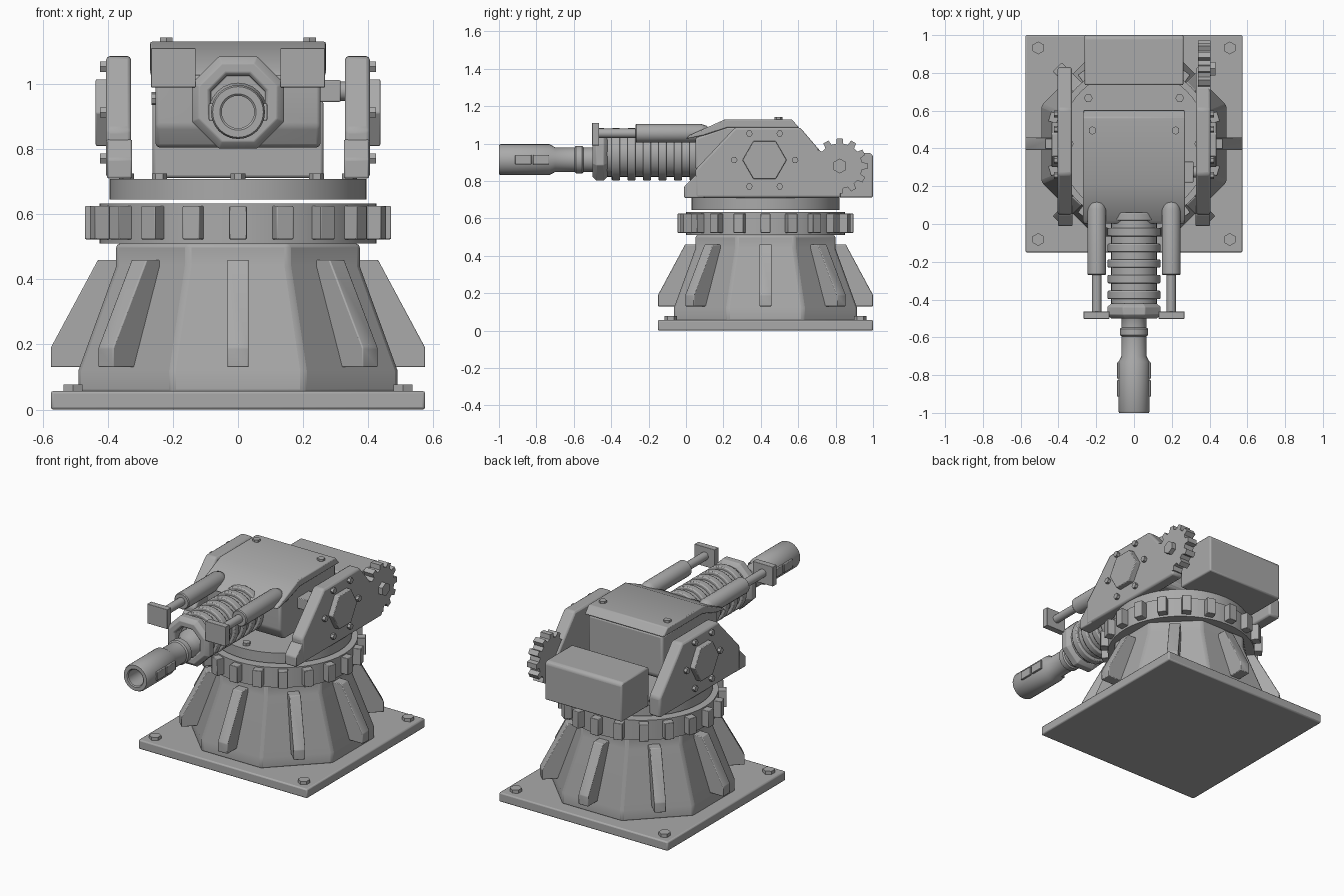
import bpy, bmesh, math
from math import sin, cos, pi, radians
from mathutils import Vector, Matrix

if "Cube" in bpy.data.objects:
    bpy.data.objects.remove(bpy.data.objects["Cube"])

CY = 0.425            # turret axis position along y
steel = bpy.data.materials.new("steel grey")
steel.diffuse_color = (0.4, 0.4, 0.4, 1)
steel.use_nodes = True
steel.node_tree.nodes["Principled BSDF"].inputs["Base Color"].default_value = steel.diffuse_color


def finish(bm, name, bevel=0.0, smooth=True):
    bmesh.ops.recalc_face_normals(bm, faces=bm.faces)
    me = bpy.data.meshes.new(name)
    bm.to_mesh(me)
    bm.free()
    ob = bpy.data.objects.new(name, me)
    bpy.context.collection.objects.link(ob)
    me.materials.append(steel)
    if bevel:
        m = ob.modifiers.new("bevel", 'BEVEL')
        m.width, m.segments, m.limit_method = bevel, 2, 'ANGLE'
        m.angle_limit = radians(25)
    if smooth:
        bpy.ops.object.select_all(action='DESELECT')
        ob.select_set(True)
        bpy.context.view_layer.objects.active = ob
        bpy.ops.object.shade_smooth_by_angle(angle=radians(35))
    return ob


def box(name, x0, x1, y0, y1, z0, z1, bevel=0.0):
    bm = bmesh.new()
    bmesh.ops.create_cube(bm, size=1)
    for v in bm.verts:
        v.co = ((x0 + x1) / 2 + v.co.x * (x1 - x0), (y0 + y1) / 2 + v.co.y * (y1 - y0),
                (z0 + z1) / 2 + v.co.z * (z1 - z0))
    return finish(bm, name, bevel)


def prism_x(name, pts, x0, x1, bevel=0.0):
    """Extrude a (y, z) outline from x0 to x1."""
    bm = bmesh.new()
    f = bm.faces.new([bm.verts.new((x0, y, z)) for y, z in pts])
    r = bmesh.ops.extrude_face_region(bm, geom=[f])
    for v in r['geom']:
        if isinstance(v, bmesh.types.BMVert):
            v.co.x = x1
    return finish(bm, name, bevel)


AXES = {'x': Matrix(((0, 0, 1), (1, 0, 0), (0, 1, 0))),
        'y': Matrix(((1, 0, 0), (0, 0, 1), (0, 1, 0))),
        'z': Matrix.Identity(3)}


def lathe(name, prof, n, axis, centre, turn=0.0, bevel=0.0):
    """Spin (radius, distance) points round an axis, closing both ends."""
    bm = bmesh.new()
    rings = []
    for r, d in prof:
        rings.append([bm.verts.new(AXES[axis] @ Vector((r * cos(turn + 2 * pi * i / n),
                      r * sin(turn + 2 * pi * i / n), d)) + Vector(centre)) for i in range(n)])
    for a, b in zip(rings, rings[1:]):
        for i in range(n):
            j = (i + 1) % n
            bm.faces.new((a[i], a[j], b[j], b[i]))
    bm.faces.new(rings[0])
    bm.faces.new(rings[-1])
    return finish(bm, name, bevel)


def rod(name, r, a, b, n, axis, centre, turn=0.0, bevel=0.0):
    return lathe(name, [(r, a), (r, b)], n, axis, centre, turn, bevel)


# Square foot plate with corner bolts
box("foot_plate", -.575, .575, CY - .575, CY + .575, 0, .057, .008)
for sx in (-1, 1):
    for sy in (-1, 1):
        rod("foot_bolt", .034, .05, .077, 6, 'z', (sx * .507, CY + sy * .507, 0), pi / 6)

# Eight-sided pedestal
k = 1 / cos(pi / 8)
lathe("pedestal", [(.49 * k, .05), (.49 * k, .12), (.374 * k, .44), (.374 * k, .51)],
      8, 'z', (0, CY, 0), pi / 8, .012)

# Buttress fins round the pedestal
for i in range(8):
    fin = prism_x("pedestal_fin", [(.42, .13), (.575, .13), (.575, .19), (.43, .46), (.35, .46)],
                  -.033, .033, .004)
    fin.matrix_world = Matrix.Translation((0, CY, 0)) @ Matrix.Rotation(i * pi / 4, 4, 'Z')

# Slewing ring with twenty teeth
rod("slewing_ring", .426, .51, .633, 48, 'z', (0, CY, 0))
for i in range(20):
    tooth = box("ring_tooth", -.027, .027, .40, .47, .523, .625, .003)
    tooth.matrix_world = Matrix.Translation((0, CY, 0)) @ Matrix.Rotation(i * pi / 10, 4, 'Z')

# Turntable with bolts
rod("turntable", .395, .645, .708, 48, 'z', (0, CY, 0))
for i in range(8):
    a = i * pi / 4
    rod("turntable_bolt", .023, .70, .725, 6, 'z', (.342 * cos(a), CY + .342 * sin(a), 0))

# Side cheeks, hex caps and bolts, mirrored
HZ = .912
for s in (-1, 1):
    prism_x("side_cheek", [(.05, .71), (.05, .86), (.262, 1.086), (.61, 1.086),
                           (.83, .83), (.83, .71)], s * .328, s * .405, .012)
    prism_x("cheek_toe", [(-.01, .71), (-.01, .77), (.05, .83), (.10, .83), (.10, .71)],
            s * .325, s * .403, .006)
    rod("hex_cap", .118, s * .39, s * .437, 6, 'x', (0, .42, HZ), 0, .004)
    for i in range(6):
        a = i * pi / 3
        rod("cheek_bolt", .018, s * .39, s * .424, 6, 'x',
            (0, .42 + .163 * cos(a), HZ + .163 * sin(a)))

# Toothed elevation gear on the right side
bm = bmesh.new()
outline = []
for i in range(12):
    for da, r in ((-9, .121), (-6, .149), (6, .149), (9, .121)):
        a = radians(i * 30 + da)
        outline.append((.822 + r * cos(a), .88 + r * sin(a)))
bm.free()
prism_x("elevation_gear", outline, .34, .405)
rod("gear_hub", .04, .39, .432, 6, 'x', (0, .822, .88), pi / 6)

# Gun housing and its sloped lid
prism_x("gun_housing", [(.05, .87), (.09, .805), (.57, .805), (.59, .83), (.59, 1.08),
                        (.21, 1.09), (.05, 1.03)], -.253, .253, .012)
prism_x("housing_lid", [(0, 1.025), (.02, 1.045), (.21, 1.13), (.565, 1.13), (.605, 1.085),
                        (.22, 1.085), (.10, 1.045)], -.27, .27, .006)
for s in (-1, 1):
    rod("lid_bolt", .022, 1.12, 1.143, 6, 'z', (s * .22, .495, 0), pi / 6)
box("housing_motor", .24, .315, .22, .33, .945, 1.012, .004)
rod("motor_knob", .03, .30, .33, 12, 'x', (0, .275, .978))
rod("left_stud", .02, -.266, -.24, 8, 'x', (0, .3, .955))

# Rear counterweight box
prism_x("rear_box", [(.735, .712), (1.0, .712), (1.0, .935), (.985, .95), (.735, .95)],
        -.262, .262, .008)

# Ribbed recoil sleeve
RZ = .943
rod("recoil_core", .122, -.43, .15, 24, 'y', (0, 0, RZ))
for i in range(7):
    y = -.375 + i * .083
    rod("recoil_rib", .14, y - .022, y + .022, 24, 'y', (0, 0, RZ), 0, .006)

# Octagonal collar with an open bore
lathe("sleeve_collar", [(.09, -.43), (.09, -.49), (.10, -.50), (.13, -.50), (.153, -.48),
                        (.153, -.44), (.13, -.42), (.09, -.42)], 8, 'y', (0, 0, RZ), pi / 8, .003)

# Barrel with hollow muzzle
BZ = .914
lathe("barrel", [(.05, -.86), (.05, -.995), (.056, -1.0), (.078, -1.0), (.083, -.99),
                 (.083, -.73), (.066, -.70), (.066, -.595), (.074, -.588), (.074, -.555),
                 (.066, -.548), (.066, -.50), (.09, -.46), (.09, -.40)], 24, 'y', (0, 0, BZ))
for s in (-1, 1):
    for y in (-.87, -.775):
        box("muzzle_vent", s * .06, s * .09, y - .043, y + .043, BZ - .026, BZ + .026, .003)

# Recoil cylinders, rods and end plates, mirrored
for s in (-1, 1):
    c = (s * .197, 0, 1.055)
    lathe("recoil_cylinder", [(.045, -.27), (.05, -.265), (.05, .08), (.04, .11), (.02, .125)],
          20, 'y', c)
    rod("recoil_rod", .025, -.48, -.25, 16, 'y', c)
    box("rod_end_plate", s * .13, s * .267, -.502, -.464, .99, 1.11, .002)
